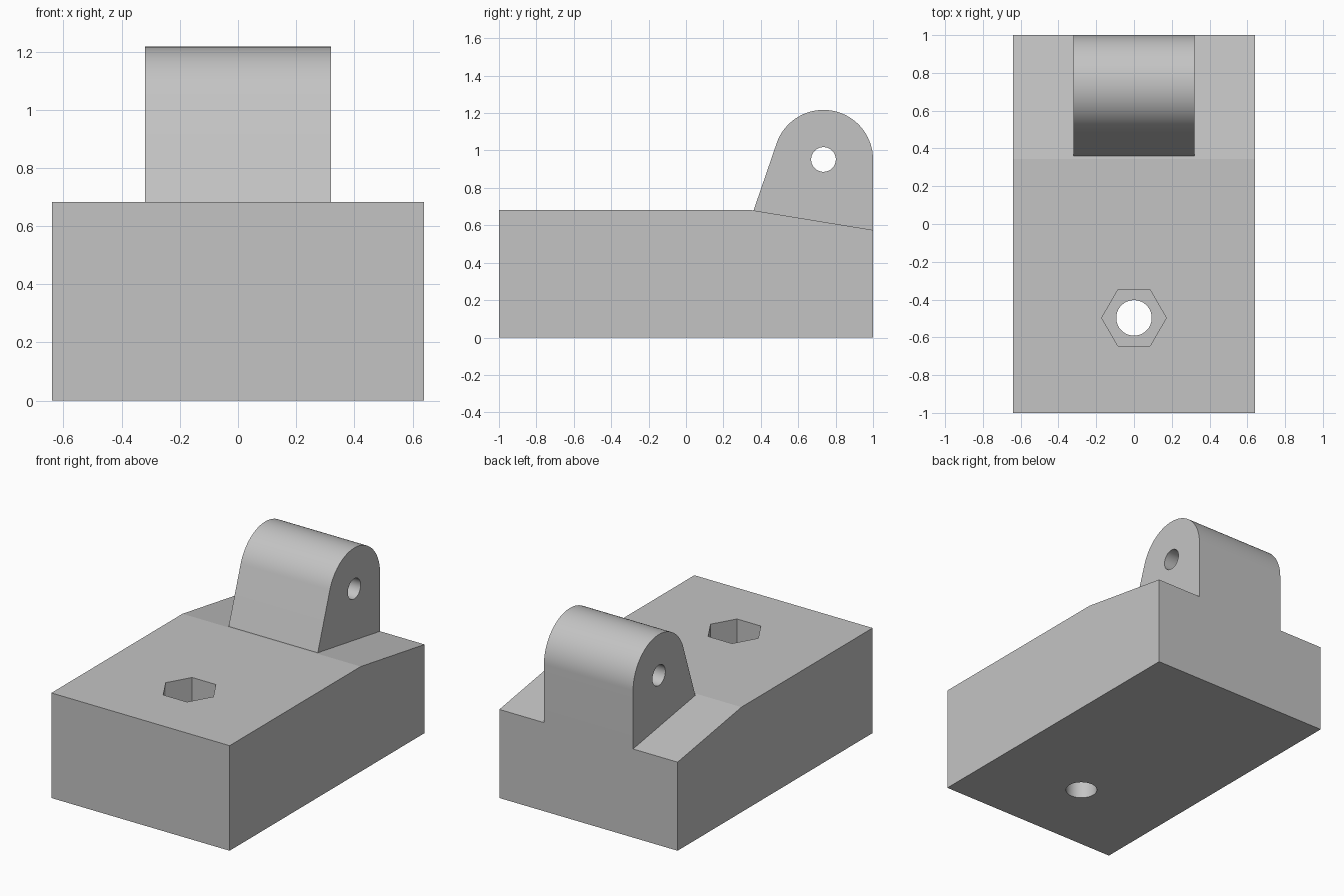
import bpy
import bmesh
import math
from mathutils import Matrix

old = bpy.data.objects.get("Cube")
if old:
    bpy.data.objects.remove(old, do_unlink=True)

grey = bpy.data.materials.new("light_grey")
grey.use_nodes = True
colour = (0.55, 0.55, 0.55, 1)
grey.diffuse_color = colour
grey.node_tree.nodes["Principled BSDF"].inputs["Base Color"].default_value = colour


def finish(name, bm):
    bmesh.ops.recalc_face_normals(bm, faces=bm.faces)
    mesh = bpy.data.meshes.new(name)
    bm.to_mesh(mesh)
    bm.free()
    mesh.materials.append(grey)
    obj = bpy.data.objects.new(name, mesh)
    bpy.context.collection.objects.link(obj)
    return obj


def extrude_profile(name, points, half_width):
    """Sweep a (y, z) outline symmetrically along x."""
    bm = bmesh.new()
    face = bm.faces.new([bm.verts.new((-half_width, y, z)) for y, z in points])
    out = bmesh.ops.extrude_face_region(bm, geom=[face])["geom"]
    verts = [v for v in out if isinstance(v, bmesh.types.BMVert)]
    bmesh.ops.translate(bm, verts=verts, vec=(2 * half_width, 0, 0))
    return finish(name, bm)


def prism(name, sides, radius, depth, location, axis="Z"):
    bm = bmesh.new()
    turn = Matrix.Rotation(math.pi / 2, 4, "Y") if axis == "X" else Matrix()
    # a hexagon points its corners along x
    spin = Matrix.Rotation(math.pi / 2, 4, "Z")
    bmesh.ops.create_cone(bm, cap_ends=True, segments=sides, radius1=radius,
                          radius2=radius, depth=depth,
                          matrix=Matrix.Translation(location) @ turn @ spin)
    return finish(name, bm)


def combine(target, other, operation):
    mod = target.modifiers.new(other.name, "BOOLEAN")
    mod.operation = operation
    mod.solver = "EXACT"
    mod.object = other
    bpy.context.view_layer.objects.active = target
    bpy.ops.object.modifier_apply(modifier=mod.name)
    bpy.data.objects.remove(other, do_unlink=True)


# Block with a sloping rear top
top, bend, rear = 0.682, 0.345, 0.575
block = extrude_profile("mounting_block", [
    (-1, 0), (1, 0), (1, rear), (bend, top), (-1, top)], 0.64)

# Rounded lug: arc tangent to the slanted front, vertical back
cy, cz, r = 0.735, 0.952, 0.265
start = math.radians(161)
arc = [(cy + r * math.cos(start * i / 48), cz + r * math.sin(start * i / 48))
       for i in range(49)]
lug = extrude_profile("pivot_lug", arc + [(0.361, 0.679), (0.361, 0.4), (1, 0.4)], 0.32)
combine(block, lug, "UNION")

# Pivot hole, bolt hole and nut pocket
pocket_depth = 0.34
combine(block, prism("pivot_hole", 64, 0.066, 1, (0, cy, cz), "X"), "DIFFERENCE")
combine(block, prism("bolt_hole", 64, 0.094, 2, (0, -0.497, 0.4)), "DIFFERENCE")
combine(block, prism("nut_pocket", 6, 0.171, 2 * pocket_depth,
                     (0, -0.497, top)), "DIFFERENCE")

# Smooth the rounded surfaces, keep the hard corners
bpy.ops.object.select_all(action="DESELECT")
block.select_set(True)
bpy.context.view_layer.objects.active = block
bpy.ops.object.shade_smooth_by_angle(angle=math.radians(8))
